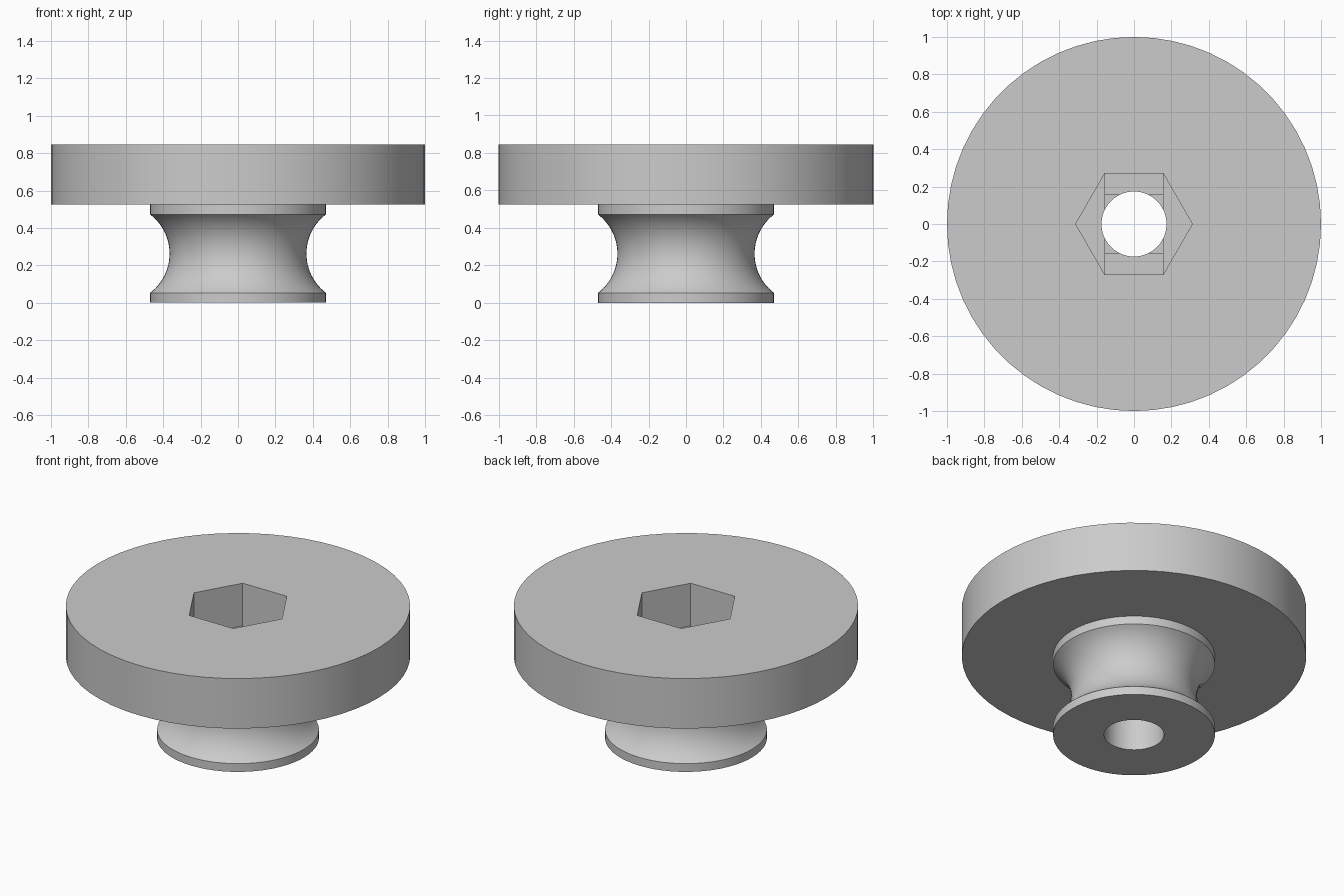
import bpy, bmesh, math
from mathutils import Matrix

cube = bpy.data.objects.get("Cube")
if cube:
    bpy.data.objects.remove(cube, do_unlink=True)

TOP, DISC_BOTTOM = 0.845, 0.525
HUB_R, WAIST_R, LIP = 0.47, 0.366, 0.053
HEX_R, BORE_R = 0.312, 0.174
POCKET_Z, STEP = 0.572, 0.012
SEGMENTS = 60

grey = bpy.data.materials.new("light grey")
grey.use_nodes = True
colour = (0.6, 0.6, 0.6, 1)
grey.diffuse_color = colour
grey.node_tree.nodes["Principled BSDF"].inputs["Base Color"].default_value = colour


def make_object(name, bm):
    bmesh.ops.recalc_face_normals(bm, faces=bm.faces)
    mesh = bpy.data.meshes.new(name)
    bm.to_mesh(mesh)
    bm.free()
    mesh.materials.append(grey)
    obj = bpy.data.objects.new(name, mesh)
    bpy.context.collection.objects.link(obj)
    return obj


def lathe(name, profile):
    """Solid of revolution from (radius, height) points, capped at both ends."""
    bm = bmesh.new()
    rings = []
    for r, z in profile:
        angles = [math.tau * i / SEGMENTS for i in range(SEGMENTS)]
        rings.append([bm.verts.new((r * math.cos(a), r * math.sin(a), z)) for a in angles])
    for low, high in zip(rings, rings[1:]):
        for i in range(SEGMENTS):
            j = (i + 1) % SEGMENTS
            bm.faces.new((low[i], low[j], high[j], high[i]))
    bm.faces.new(rings[0])
    bm.faces.new(rings[-1])
    return make_object(name, bm)


def prism(name, sides, radius, z0, z1):
    bm = bmesh.new()
    bmesh.ops.create_cone(bm, cap_ends=True, segments=sides, radius1=radius, radius2=radius,
                          depth=z1 - z0, matrix=Matrix.Translation((0, 0, (z0 + z1) / 2)))
    # put a corner on the x axis
    corner = bm.verts[:][0].co
    turn = Matrix.Rotation(-math.atan2(corner.y, corner.x), 3, "Z")
    bmesh.ops.rotate(bm, verts=bm.verts, matrix=turn)
    return make_object(name, bm)


def block(name, half_x, half_y, z0, z1):
    bm = bmesh.new()
    bmesh.ops.create_cube(bm, size=2)
    bmesh.ops.scale(bm, verts=bm.verts, vec=(half_x, half_y, (z1 - z0) / 2))
    bmesh.ops.translate(bm, verts=bm.verts, vec=(0, 0, (z0 + z1) / 2))
    return make_object(name, bm)


# Knob body: waisted hub with two lips, under a wide disc
half = (DISC_BOTTOM - 2 * LIP) / 2
sag = HUB_R - WAIST_R
arc_r = (half ** 2 + sag ** 2) / (2 * sag)
sweep = math.asin(half / arc_r)
mid_z = DISC_BOTTOM / 2
steps = 24
groove = []
for i in range(steps + 1):
    a = sweep * (2 * i / steps - 1)
    groove.append((WAIST_R + arc_r * (1 - math.cos(a)), mid_z + arc_r * math.sin(a)))
profile = [(HUB_R, 0)] + groove + [(HUB_R, DISC_BOTTOM), (1, DISC_BOTTOM), (1, TOP)]
knob = lathe("knob_body", profile)

# Hex nut pocket, two shallow steps in its floor, and the through bore
side = HEX_R / 2 - 0.001
flat = HEX_R * math.cos(math.pi / 6) - 0.001
cutters = [
    prism("nut_pocket_cutter", 6, HEX_R, POCKET_Z, TOP + 0.1),
    block("slot_step_cutter", side, flat, POCKET_Z - STEP, POCKET_Z + 0.05),
    block("square_step_cutter", side - 0.001, side, POCKET_Z - 2 * STEP, POCKET_Z + 0.03),
    prism("bore_cutter", SEGMENTS, BORE_R, -0.1, POCKET_Z + 0.07),
]
bpy.context.view_layer.objects.active = knob
for cutter in cutters:
    cutter.hide_render = True
    cut = knob.modifiers.new(cutter.name, "BOOLEAN")
    cut.operation = "DIFFERENCE"
    cut.solver = "EXACT"
    cut.object = cutter
    bpy.ops.object.modifier_apply(modifier=cut.name)
    bpy.data.objects.remove(cutter, do_unlink=True)

# Smooth round walls, sharp rims
bpy.ops.object.select_all(action="DESELECT")
knob.select_set(True)
bpy.ops.object.shade_smooth_by_angle(angle=math.radians(30))
